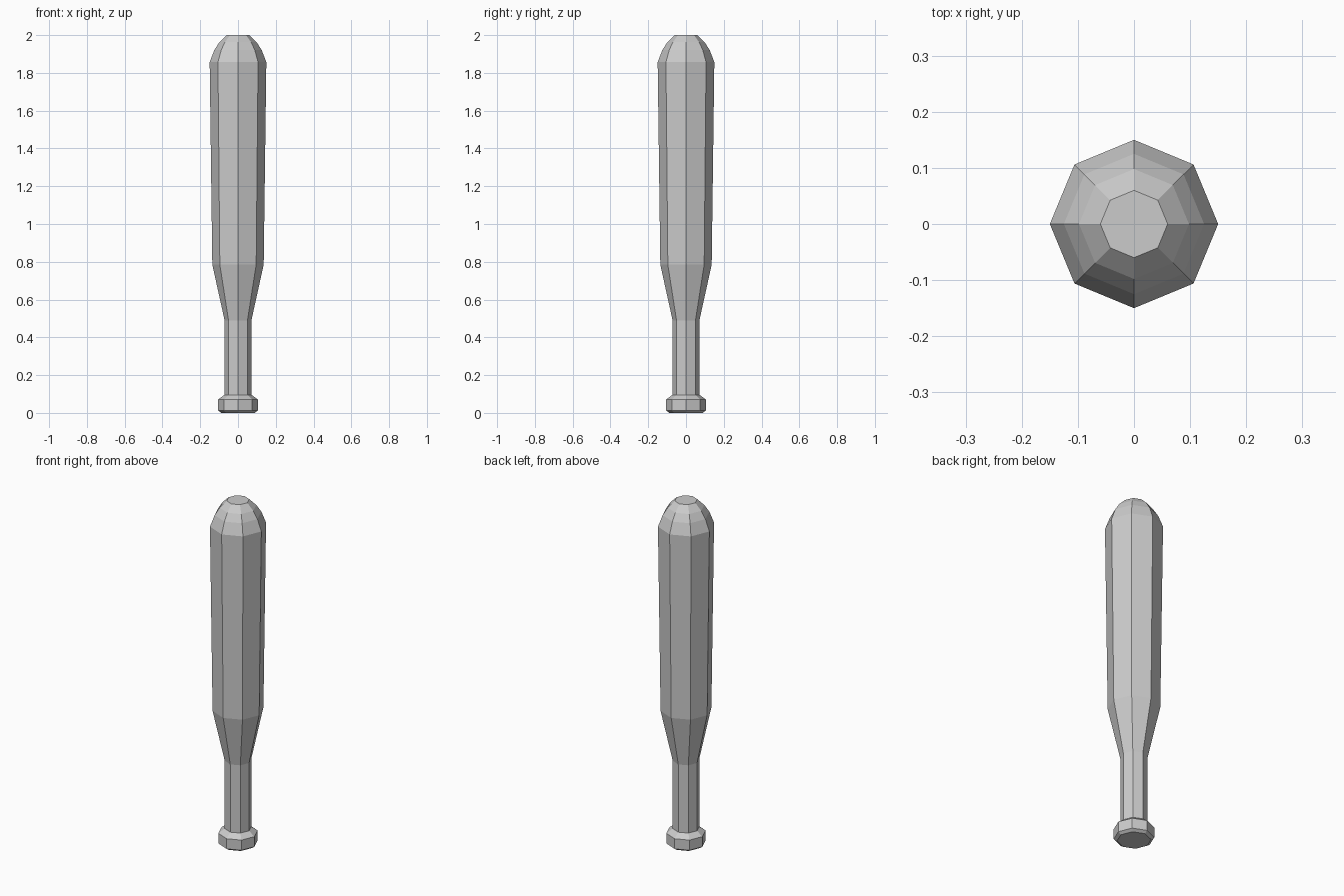
import bpy, bmesh
from math import cos, sin, pi

if "Cube" in bpy.data.objects:
    bpy.data.objects.remove(bpy.data.objects["Cube"])

SIDES = 8


def lathe(name, profile):
    """Eight-sided solid turned around z from (radius, height) points."""
    bm = bmesh.new()
    rings = [[bm.verts.new((r * cos(2 * pi * i / SIDES), r * sin(2 * pi * i / SIDES), z))
              for i in range(SIDES)] for r, z in profile]
    for low, high in zip(rings, rings[1:]):
        for i in range(SIDES):
            j = (i + 1) % SIDES
            bm.faces.new((low[i], low[j], high[j], high[i]))
    bm.faces.new(rings[0][::-1])
    bm.faces.new(rings[-1])
    mesh = bpy.data.meshes.new(name)
    bm.to_mesh(mesh)
    bm.free()
    obj = bpy.data.objects.new(name, mesh)
    bpy.context.collection.objects.link(obj)
    return obj


# Knob, grip, taper, barrel and rounded tip as one continuous turned body
lathe("bat", [
    (0.088, 0.0), (0.105, 0.012), (0.105, 0.071),   # knob
    (0.071, 0.096), (0.071, 0.49),                  # grip
    (0.136, 0.785), (0.15, 1.857),                  # taper and barrel
    (0.125, 1.922), (0.098, 1.963), (0.06, 2.0),    # tip
])
